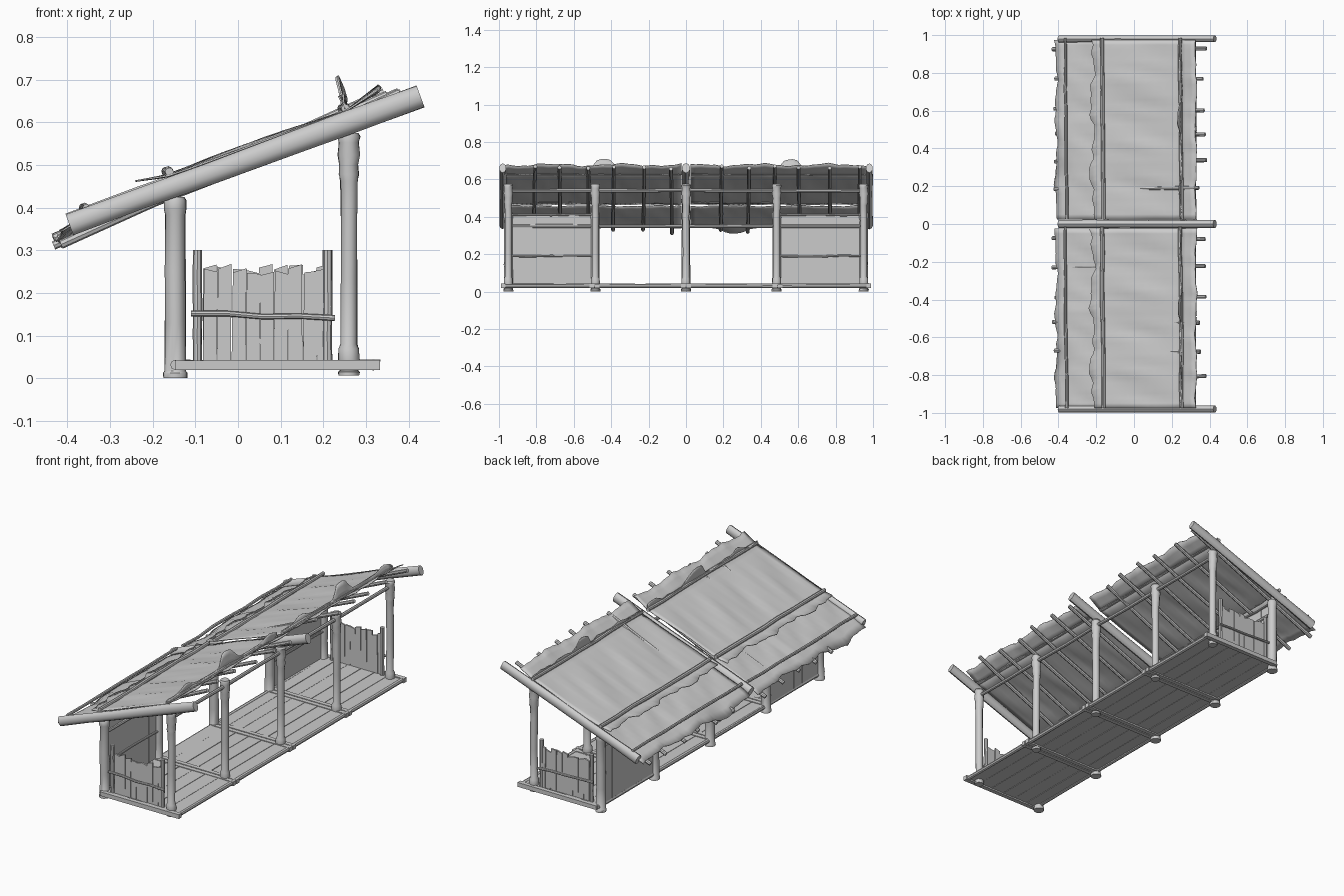
import bpy, bmesh, math, random
from mathutils import Vector

if "Cube" in bpy.data.objects:
    bpy.data.objects.remove(bpy.data.objects["Cube"])

random.seed(4)


def finish(name, bm, smooth=True):
    bmesh.ops.recalc_face_normals(bm, faces=bm.faces)
    me = bpy.data.meshes.new(name)
    bm.to_mesh(me)
    bm.free()
    ob = bpy.data.objects.new(name, me)
    bpy.context.collection.objects.link(ob)
    if smooth:
        bpy.context.view_layer.objects.active = ob
        ob.select_set(True)
        bpy.ops.object.shade_smooth_by_angle(angle=math.radians(40))
        ob.select_set(False)
    return ob


def pole(name, a, b, profile, sides=10, wobble=0.0, flat=1.0):
    """Round pole from a to b; profile is a list of (fraction, radius)."""
    a, b = Vector(a), Vector(b)
    d = (b - a).normalized()
    u = d.cross(Vector((0, 1, 0)) if abs(d.y) < 0.9 else Vector((1, 0, 0))).normalized()
    v = d.cross(u)
    bm = bmesh.new()
    rings = []
    for i, (t, r) in enumerate(profile):
        c = a.lerp(b, t)
        if 0 < i < len(profile) - 1:
            c += u * random.uniform(-wobble, wobble) + v * random.uniform(-wobble, wobble)
        ring = []
        for k in range(sides):
            g = 2 * math.pi * k / sides
            ring.append(bm.verts.new(c + r * (u * math.cos(g) + v * flat * math.sin(g))))
        rings.append(ring)
    for p, q in zip(rings, rings[1:]):
        for k in range(sides):
            bm.faces.new((p[k], p[(k + 1) % sides], q[(k + 1) % sides], q[k]))
    bm.faces.new(rings[0])
    bm.faces.new(rings[-1])
    return finish(name, bm)


def stick(name, a, b, r, n=4, wobble=0.003, sides=8, flat=1.0):
    prof = [(i / n, r * random.uniform(0.9, 1.05)) for i in range(n + 1)]
    return pole(name, a, b, prof, sides, wobble, flat)


def boards(name, items):
    """Many boxes (centre, size, jitter of the top corners) in one object."""
    bm = bmesh.new()
    for c, s, j in items:
        vs = bmesh.ops.create_cube(bm, size=1)["verts"]
        tilt, lean = random.uniform(-j, j), random.uniform(-j, j) * 0.3
        for w in vs:
            top = w.co.z > 0
            sx = w.co.x
            w.co = Vector([c[i] + w.co[i] * s[i] for i in range(3)])
            if top:
                w.co.z += tilt * sx
                w.co.x += lean
    return finish(name, bm, False)


def sheet(name, fn, nu, nv, thick=0.004):
    """Cloth surface from fn(u, v)."""
    bm = bmesh.new()
    g = [[bm.verts.new(fn(i / nu, j / nv)) for j in range(nv + 1)] for i in range(nu + 1)]
    for i in range(nu):
        for j in range(nv):
            bm.faces.new((g[i][j], g[i + 1][j], g[i + 1][j + 1], g[i][j + 1]))
    ob = finish(name, bm)
    m = ob.modifiers.new("thickness", "SOLIDIFY")
    m.thickness = thick
    m.offset = 0
    return ob


def slope(x):
    return 0.504 + 0.366 * x


# Posts, tall in front and short at the back
POSTS = (-0.95, -0.485, 0.0, 0.485, 0.95)
tall = [(0, .024), (.015, .025), (.02, .021), (.06, .025), (.11, .024), (.13, .019), (.4, .019), (.7, .019),
        (.8, .020), (.83, .023), (.87, .022), (.91, .026), (.96, .023), (.985, .027), (1, .022)]
short = [(0, .028), (.03, .028), (.04, .025), (.3, .024), (.6, .024), (.9, .023), (.93, .026), (.98, .026), (1, .021)]
for y in POSTS:
    pole("front_post", (0.26, y, 0.006), (0.26, y, 0.575), tall, 10, 0.001)
    pole("back_post", (-0.147, y, 0), (-0.147, y, 0.425), short, 10, 0.001)

# Long rails carrying the roof
stick("front_top_rail", (0.26, -0.95, 0.54), (0.26, 0.95, 0.54), 0.010, 8, 0.002)
stick("back_top_rail", (-0.147, -0.95, 0.35), (-0.147, 0.95, 0.35), 0.010, 8, 0.002)

# Floor: planks in four bays, cross beams and edge rails
planks = []
for bay in range(4):
    yc = -0.735 + bay * 0.49
    for i in range(6):
        x = -0.115 + i * 0.079
        planks.append(((x, yc, 0.033 + random.uniform(-.001, .001)), (0.077, 0.475, 0.012), 0.002))
boards("floor_planks", planks)
beams = []
for y in (-0.978, -0.505, -0.475, -0.015, 0.015, 0.475, 0.505, 0.978):
    beams.append(((0.093, y, 0.031), (0.48, 0.024, 0.023), 0.002))
boards("floor_cross_beams", beams)
for x in (-0.147, 0.317):
    stick("floor_edge_rail", (x, -0.98, 0.031), (x, 0.98, 0.031), 0.012, 8, 0.001)

for s in (-1, 1):
    # Picket fence at each end
    y = s * 0.955
    pickets = []
    for i in range(9):
        h = random.uniform(0.205, 0.225)
        pickets.append(((-0.066 + i * 0.0335, y + random.uniform(-.002, .002), 0.04 + h / 2),
                        (0.032, 0.009, h), 0.012))
    boards("end_fence_pickets", pickets)
    for x in (-0.095, 0.21):
        stick("end_fence_stake", (x, y, 0.035), (x, y, 0.30), 0.011, 4, 0.001)
    stick("end_fence_rail", (-0.11, y + s * 0.011, 0.152), (0.227, y + s * 0.011, 0.141), 0.007)
    # Boarded back wall of each end bay
    wall = [((-0.15, s * (0.532 + i * 0.0735), 0.225), (0.010, 0.0725, 0.385), 0.0) for i in range(6)]
    boards("back_wall_boards", wall)
    for z in (0.19, 0.41):
        stick("back_wall_batten", (-0.138, s * 0.49, z), (-0.138, s * 0.95, z), 0.006)

# Main sloping roof beams
for y, r in ((-0.98, 0.027), (0.0, 0.029), (0.98, 0.027)):
    f = 0.72 if y else 0.8
    stick("roof_beam", (-0.395, y, slope(-0.395)), (0.428, y, slope(0.428)), r, 5, 0.001, 10, f)

# Roof of two bays: rafters, battens and cloth
for y0 in (0.02, -0.98):
    for k, yr in enumerate((0.165, 0.31, 0.46, 0.59, 0.75, 0.905)):
        y = y0 + yr
        low = random.uniform(-0.014, 0.01)
        stick("rafter", (-0.425 + random.uniform(-.012, .012), y, 0.325 + low),
              (0.36 + random.uniform(-.02, .025), y + random.uniform(-.01, .01), 0.666 + random.uniform(-.01, .006)),
              0.0105, 4, 0.002)

    ym, yM = y0 + 0.005, y0 + 0.955

    def ripple(y, a=1.0, p=0.0):
        return a * (0.5 * math.sin(17 * y + p) + 0.3 * math.sin(41 * y + 2 * p) + 0.2 * math.sin(73 * y + 1 + p))

    def main_cloth(u, v):
        y = ym + (yM - ym) * v
        x0 = -0.222 + ripple(y, 0.022, y0)
        x = x0 + (0.255 - x0) * u
        z = slope(x) + 0.030 + 0.008 * math.sin(math.pi * u) * ripple(y, 1, 3 * u)
        if x < -0.16:
            z += (-0.16 - x) * 0.2
        return (x, y, z)

    def upper_cloth(u, v):
        y = ym + (yM - ym) * v
        x1 = 0.328 + ripple(y, 0.008, 2)
        x = 0.245 + (x1 - 0.245) * u
        return (x, y, slope(x) + 0.028 + 0.025 * u + u * ripple(y, 0.010, 1))

    def lower_cloth(u, v):
        y = ym + (yM - ym) * v
        x0 = -0.412 + ripple(y, 0.012, 1 + y0)
        x = x0 + (-0.155 - x0) * u
        hang = (1 - u) ** 6 * (0.018 + 0.030 * math.exp(-((y - y0 - 0.24) / 0.09) ** 2))
        sag = 0.016 * math.sin(math.pi * u) * (0.6 if v > 0.58 else 0.1)
        return (x, y, slope(x) + 0.010 - hang - sag + ripple(y, 0.005, 4 * u))

    def flap(u, v):
        y = ym + (yM - ym) * v
        t = y - y0
        h = 0.014 + 0.062 * math.exp(-((t - 0.54) / 0.062) ** 4) + 0.022 * math.exp(-((t - 0.18) / 0.05) ** 2)
        h += 0.02 * math.exp(-((t - 0.9) / 0.05) ** 2) + ripple(y, 0.007, 2)
        return (0.252 - 0.25 * h * u + 0.010 * ripple(y, 1, 2) * u, y, 0.632 + h * u)

    sheet("roof_cloth_main", main_cloth, 10, 36)
    sheet("roof_cloth_upper_strip", upper_cloth, 3, 36)
    sheet("roof_cloth_lower", lower_cloth, 8, 36)
    sheet("roof_cloth_torn_flap", flap, 3, 40)

    for x, dz, r in ((-0.36, 0.028, 0.008), (-0.165, 0.040, 0.011), (0.248, 0.038, 0.010)):
        stick("roof_batten", (x + 0.004, y0 + 0.005, slope(x) + dz), (x - 0.004, y0 + 0.965, slope(x) + dz), r, 7, 0.003)
